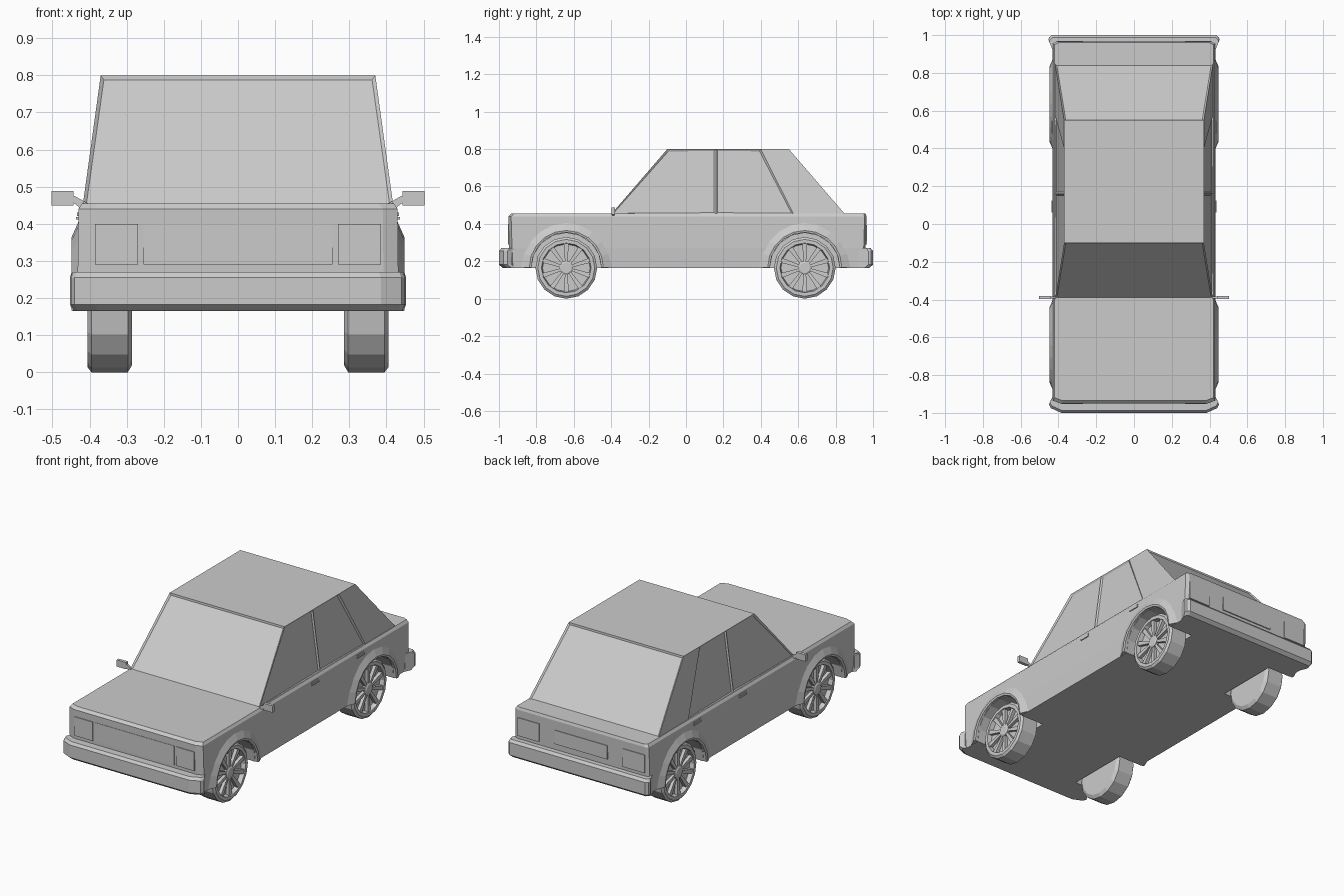
import bpy, bmesh, math
from mathutils import Vector

if "Cube" in bpy.data.objects:
    bpy.data.objects.remove(bpy.data.objects["Cube"])

WHEEL_Y = (-0.64, 0.635)
WZ = 0.165  # axle height


def finish(name, bm, mirror=False):
    bmesh.ops.recalc_face_normals(bm, faces=bm.faces)
    me = bpy.data.meshes.new(name)
    bm.to_mesh(me)
    bm.free()
    ob = bpy.data.objects.new(name, me)
    bpy.context.collection.objects.link(ob)
    if mirror:
        ob.modifiers.new("Mirror", 'MIRROR').use_mirror_merge = False
    return ob


def loft(bm, rings, caps=True):
    vs = [[bm.verts.new(p) for p in r] for r in rings]
    n = len(vs[0])
    for a, b in zip(vs, vs[1:]):
        for i in range(n):
            j = (i + 1) % n
            bm.faces.new((a[i], a[j], b[j], b[i]))
    if caps:
        bm.faces.new(vs[0])
        bm.faces.new(vs[-1])
    return vs


def box(bm, x, y, z):
    loft(bm, [[(x[0], y[0], h), (x[1], y[0], h), (x[1], y[1], h), (x[0], y[1], h)] for h in z])


def circle(r, x, cy, n=16):
    return [(x, cy + r * math.cos(2 * math.pi * i / n), WZ + r * math.sin(2 * math.pi * i / n))
            for i in range(n)]


# lower body with slightly chamfered corners
def body_ring(z, y0, y1, w):
    h = [(w - 0.04, y0), (w, y0 + 0.015), (w, y1 - 0.01), (w - 0.02, y1)]
    return [(x, y, z) for x, y in h] + [(-x, y, z) for x, y in reversed(h)]


bm = bmesh.new()
loft(bm, [body_ring(0.165, -0.94, 0.95, 0.427), body_ring(0.27, -0.945, 0.96, 0.432),
          body_ring(0.44, -0.95, 0.965, 0.43), body_ring(0.455, -0.935, 0.96, 0.42)])
body = finish("lower_body", bm)

# wheel wells cut out of the body
bm = bmesh.new()
for cy in WHEEL_Y:
    loft(bm, [circle(0.187, 0.275, cy), circle(0.187, 0.5, cy)])
cutter = finish("wheel_well_cutter", bm, True)
cutter.hide_render = True
cutter.hide_set(True)
cut = body.modifiers.new("Wells", 'BOOLEAN')
cut.object = cutter
cut.operation = 'DIFFERENCE'
cut.solver = 'EXACT'

# cabin with recessed windows
low = [-0.40, 0.16, 0.575, 0.85]
high = [-0.10, 0.16, 0.40, 0.55]
bm = bmesh.new()
rings = []
for ys, z, w in ((low, 0.452, 0.418), (high, 0.80, 0.37)):
    rings.append([(w, y, z) for y in ys] + [(-w, y, z) for y in reversed(ys)])
loft(bm, rings)
bmesh.ops.recalc_face_normals(bm, faces=bm.faces)
glass = []
for f in bm.faces:
    c = f.calc_center_median()
    if abs(f.normal.z) < 0.95 and not (abs(c.x) > 0.3 and c.y > 0.5):
        glass.append(f)
bmesh.ops.inset_individual(bm, faces=glass, thickness=0.013, depth=-0.007)
finish("cabin", bm)

# bumpers, wrapping round the corners
FRONT = [(0.435, -0.93), (0.45, -0.955), (0.44, -0.975), (0.385, -1.0)]
REAR = [(0.43, 0.92), (0.453, 0.975), (0.45, 0.988), (0.435, 1.0)]
for name, pts in (("front_bumper", FRONT), ("rear_bumper", REAR)):
    bm = bmesh.new()
    rings = []
    for z, d in ((0.165, 0.02), (0.182, 0), (0.255, 0), (0.27, 0.012)):
        h = [(x - d * 0.4, y - math.copysign(d, y)) for x, y in pts]
        rings.append([(x, y, z) for x, y in h] + [(-x, y, z) for x, y in reversed(h)])
    loft(bm, rings)
    finish(name, bm)

# flared wheel arches
bm = bmesh.new()
section = [(0.187, 0.415), (0.187, 0.445), (0.198, 0.448), (0.245, 0.427), (0.245, 0.415)]
for cy in WHEEL_Y:
    rings = []
    for i in range(11):
        a = math.pi * i / 10
        rings.append([(x, cy + r * math.cos(a), WZ + 0.002 + r * math.sin(a)) for r, x in section])
    loft(bm, rings)
finish("wheel_arches", bm, True)

# wheels: tyre, dished rim, spokes and hub
tyre = [(0.145, 0.285), (0.165, 0.297), (0.165, 0.395), (0.152, 0.405),
        (0.133, 0.405), (0.127, 0.380)]
for label, cy in zip(("front", "rear"), WHEEL_Y):
    bm = bmesh.new()
    loft(bm, [circle(r, x, cy) for r, x in tyre])
    finish(label + "_tyres", bm, True)
    bm = bmesh.new()
    loft(bm, [circle(0.036, 0.378, cy), circle(0.036, 0.398, cy), circle(0.028, 0.403, cy)])
    for k in range(10):
        a = 2 * math.pi * (k + 0.5) / 10
        u = Vector((0, math.cos(a), math.sin(a)))
        t = Vector((0, -math.sin(a), math.cos(a)))
        o = Vector((0, cy, WZ))
        rings = []
        for r, w, x in ((0.03, 0.007, 0.396), (0.130, 0.013, 0.400)):
            p = o + u * r
            rings.append([p + t * s * w + Vector((h, 0, 0))
                          for s, h in ((-1, 0.378), (1, 0.378), (1, x), (-1, x))])
        loft(bm, rings)
    finish(label + "_spokes", bm, True)

# door handles
bm = bmesh.new()
for y in (0.06, 0.48):
    box(bm, (0.42, 0.436), (y, y + 0.065), (0.411, 0.419))
    box(bm, (0.42, 0.434), (y, y + 0.065), (0.421, 0.430))
finish("door_handles", bm, True)

# wing mirrors on short angled stalks
bm = bmesh.new()
stalk = [(0.40, 0.44), (0.422, 0.44), (0.45, 0.462), (0.45, 0.475), (0.44, 0.475), (0.405, 0.455)]
loft(bm, [[(x, y, z) for x, z in stalk] for y in (-0.395, -0.383)])
box(bm, (0.443, 0.502), (-0.398, -0.38), (0.449, 0.488))
finish("wing_mirrors", bm, True)

# lights, grille and number plate panel
bm = bmesh.new()
box(bm, (0.27, 0.385), (-0.953, -0.93), (0.29, 0.40))
finish("headlights", bm, True)
bm = bmesh.new()
box(bm, (-0.255, 0.255), (-0.951, -0.93), (0.29, 0.40))
finish("grille", bm)
bm = bmesh.new()
box(bm, (0.27, 0.41), (0.94, 0.968), (0.29, 0.395))
finish("tail_lights", bm, True)
bm = bmesh.new()
box(bm, (-0.17, 0.17), (0.94, 0.967), (0.305, 0.385))
finish("rear_plate_panel", bm)
